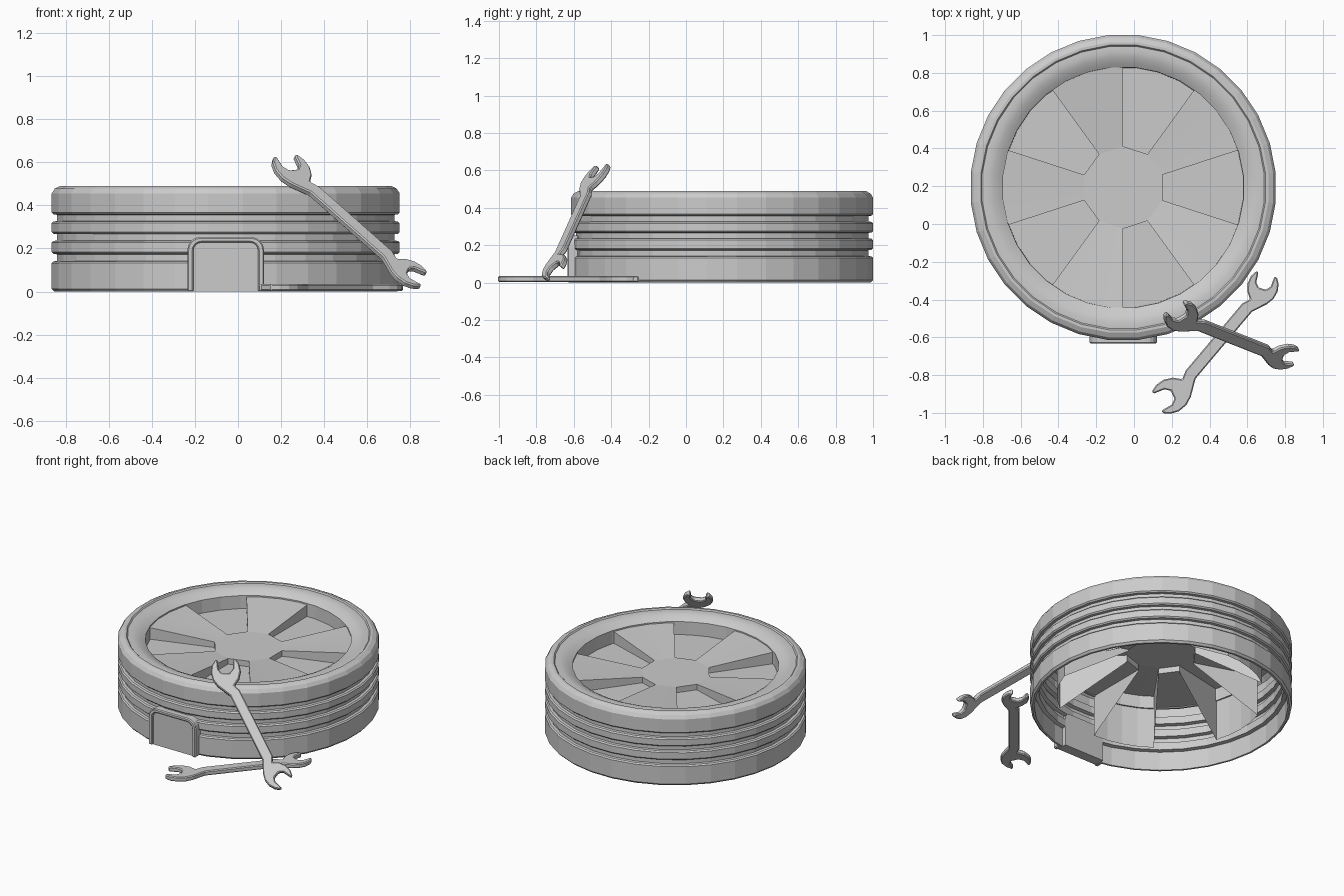
import bpy, bmesh, math
from mathutils import Vector, Matrix

if "Cube" in bpy.data.objects:
    bpy.data.objects.remove(bpy.data.objects["Cube"])

GREY = bpy.data.materials.new("plain grey")
GREY.use_nodes = True
GREY.diffuse_color = (0.6, 0.6, 0.6, 1)
GREY.node_tree.nodes["Principled BSDF"].inputs["Base Color"].default_value = (0.6, 0.6, 0.6, 1)

CENTRE = Vector((-0.057, 0.193, 0))


def make_object(name, bm, matrix=None, bevel=0):
    bmesh.ops.remove_doubles(bm, verts=bm.verts, dist=0.0001)
    bmesh.ops.recalc_face_normals(bm, faces=bm.faces)
    mesh = bpy.data.meshes.new(name)
    bm.to_mesh(mesh)
    bm.free()
    mesh.materials.append(GREY)
    obj = bpy.data.objects.new(name, mesh)
    bpy.context.collection.objects.link(obj)
    if matrix:
        obj.matrix_world = matrix
    if bevel:
        mod = obj.modifiers.new("edge_bevel", 'BEVEL')
        mod.width = bevel
        mod.segments = 1
        mod.limit_method = 'ANGLE'
        mod.angle_limit = math.radians(50)
    return obj


def polar(r, deg, z):
    a = math.radians(deg)
    return Vector((r * math.cos(a), r * math.sin(a), z))


def lathe(name, profile, sides):
    """Revolve a closed (radius, height) profile around the tyre axis."""
    bm = bmesh.new()
    rings = [[bm.verts.new(polar(r, 360 * (s + 0.5) / sides, z)) for r, z in profile]
             for s in range(sides)]
    n = len(profile)
    for s in range(sides):
        a, b = rings[s], rings[(s + 1) % sides]
        for i in range(n):
            j = (i + 1) % n
            bm.faces.new((a[i], b[i], b[j], a[j]))
    return make_object(name, bm, Matrix.Translation(CENTRE))


def extrude_outline(name, points, depth, matrix, bevel=0):
    """Extrude a flat outline along local z."""
    bm = bmesh.new()
    face = bm.faces.new([bm.verts.new((x, y, 0)) for x, y in points])
    new = bmesh.ops.extrude_face_region(bm, geom=[face])["geom"]
    bmesh.ops.translate(bm, vec=(0, 0, depth),
                        verts=[v for v in new if isinstance(v, bmesh.types.BMVert)])
    return make_object(name, bm, matrix, bevel)


# Tyre: thin grooved shell with a rounded upper shoulder
R, IN, WALL = 0.811, 0.786, 0.025
outer, inner = [(R - 0.012, 0), (R, 0.013)], [(R - WALL, 0)]
for low, high in ((0.14, 0.175), (0.235, 0.268), (0.325, 0.358)):
    outer += [(R, low - 0.008), (R - 0.008, low), (IN, low + 0.002),
              (IN, high - 0.002), (R - 0.008, high), (R, high + 0.008)]
    inner += [(R - WALL, low - 0.012), (IN - WALL, low - 0.008),
              (IN - WALL, high + 0.008), (R - WALL, high + 0.012)]
shoulder = [(R, 0.455), (0.797, 0.477), (0.772, 0.49), (0.757, 0.49), (0.75, 0.482),
            (0.72, 0.484), (0.69, 0.477), (0.66, 0.463), (0.639, 0.45), (0.637, 0.355)]
lining = [(R - WALL, 0.44), (0.76, 0.465), (0.69, 0.455), (0.665, 0.44), (0.65, 0.355)]
tyre = lathe("tyre", outer + shoulder + (inner + lining)[::-1], 32)
for poly in tyre.data.polygons:
    poly.use_smooth = poly.center.z > 0.45 and poly.center.xy.length < 0.735

# Wheel: ten sectors, alternately raised hollow spokes and sunken panels
HUB_R, HUB_Z, PANEL_Z, RIM_R, STEPS = 0.218, 0.4, 0.362, 0.646, 4


def wheel_sector(name, start, raised):
    bm = bmesh.new()
    a, b = polar(HUB_R, start, 0), polar(HUB_R, start + 36, 0)
    near_z, far_z = (HUB_Z, 0.442) if raised else (PANEL_Z, PANEL_Z)
    columns = []
    for i in range(STEPS + 1):
        t = i / STEPS
        near, far = a.lerp(b, t), polar(RIM_R, start + 36 * t, 0)
        column = [(near, near_z), (far, far_z)]
        if raised:
            column.append((far, 0.08))      # outer skirt of the hollow spoke
        else:
            column.insert(0, (near, HUB_Z))  # step down from the hub
        columns.append([bm.verts.new((p.x, p.y, z)) for p, z in column])
    for left, right in zip(columns, columns[1:]):
        for i in range(2):
            bm.faces.new((left[i], left[i + 1], right[i + 1], right[i]))
    if raised:
        # Side walls, growing deeper towards the rim
        for near, column in ((a, columns[0]), (b, columns[-1])):
            foot = bm.verts.new((near.x, near.y, PANEL_Z - 0.01))
            bm.faces.new((column[0], column[1], column[2], foot))
    make_object(name, bm, Matrix.Translation(CENTRE))


for k in range(10):
    kind = "sunken_panel" if k % 2 else "spoke"
    wheel_sector(f"{kind}_{k // 2 + 1}", 18 + 36 * k, k % 2 == 0)

# Hub: ten-sided cap closing the middle of the wheel
bm = bmesh.new()
bm.faces.new([bm.verts.new(polar(HUB_R, 18 + 36 * k, HUB_Z)) for k in range(10)])
bmesh.ops.inset_region(bm, faces=bm.faces[:], thickness=0.012, depth=0.006)
make_object("hub", bm, Matrix.Translation(CENTRE))


# Door: flat panel inside a round-cornered arch
def arch(half, height, radius, steps=4):
    pts = [(half, 0)]
    for side, first in ((1, 0), (-1, 90)):
        for i in range(steps + 1):
            a = math.radians(first + 90 * i / steps)
            pts.append((side * (half - radius) + radius * math.cos(a),
                        height - radius + radius * math.sin(a)))
    return pts + [(-half, 0)]


def facing_front(y):
    return Matrix.Translation((CENTRE.x, y, 0)) @ Matrix.Rotation(math.pi / 2, 4, 'X')


extrude_outline("door_panel", arch(0.152, 0.23, 0.04), 0.07, facing_front(-0.548))
extrude_outline("door_frame", arch(0.178, 0.253, 0.06) + arch(0.15, 0.228, 0.038)[::-1],
                0.06, facing_front(-0.573), 0.006)


# Spanners: double open-ended, both jaws tilted the same way
def head(x, size, tilt):
    half = [(-0.8, 0.58), (-0.35, 0.9), (0.2, 1.03), (0.7, 0.95),
            (1.1, 0.72), (1.1, 0.55), (0.4, 0.5), (0.1, 0.26)]
    pts = half + [(p, -q) for p, q in reversed(half)]
    c, s = math.cos(tilt), math.sin(tilt)
    return ([(x - 1.5 * size, 0.034)]
            + [(x + size * (p * c - q * s), size * (p * s + q * c)) for p, q in pts]
            + [(x - 1.5 * size, -0.034)])


def spanner(name, big_end, small_end, facing):
    u = (small_end - big_end).normalized()
    n = (facing - u * facing.dot(u)).normalized()
    v = n.cross(u)
    reach = (small_end - big_end).length / 2
    tilt = math.radians(24)
    small = head(reach, 0.08, tilt)
    big = [(-x, y) for x, y in head(reach, 0.09, tilt)][::-1]
    mid = (big_end + small_end) / 2 - n * 0.016
    matrix = Matrix((u, v, n)).transposed().to_4x4()
    matrix.translation = mid
    extrude_outline(name, small + big, 0.032, matrix, 0.006)


spanner("flat_spanner", Vector((0.213, -0.9, 0.019)), Vector((0.677, -0.35, 0.019)),
        Vector((0, 0, 1)))
spanner("leaning_spanner", Vector((0.257, -0.497, 0.55)), Vector((0.778, -0.703, 0.09)),
        Vector((0.33, -0.65, 0.676)))
